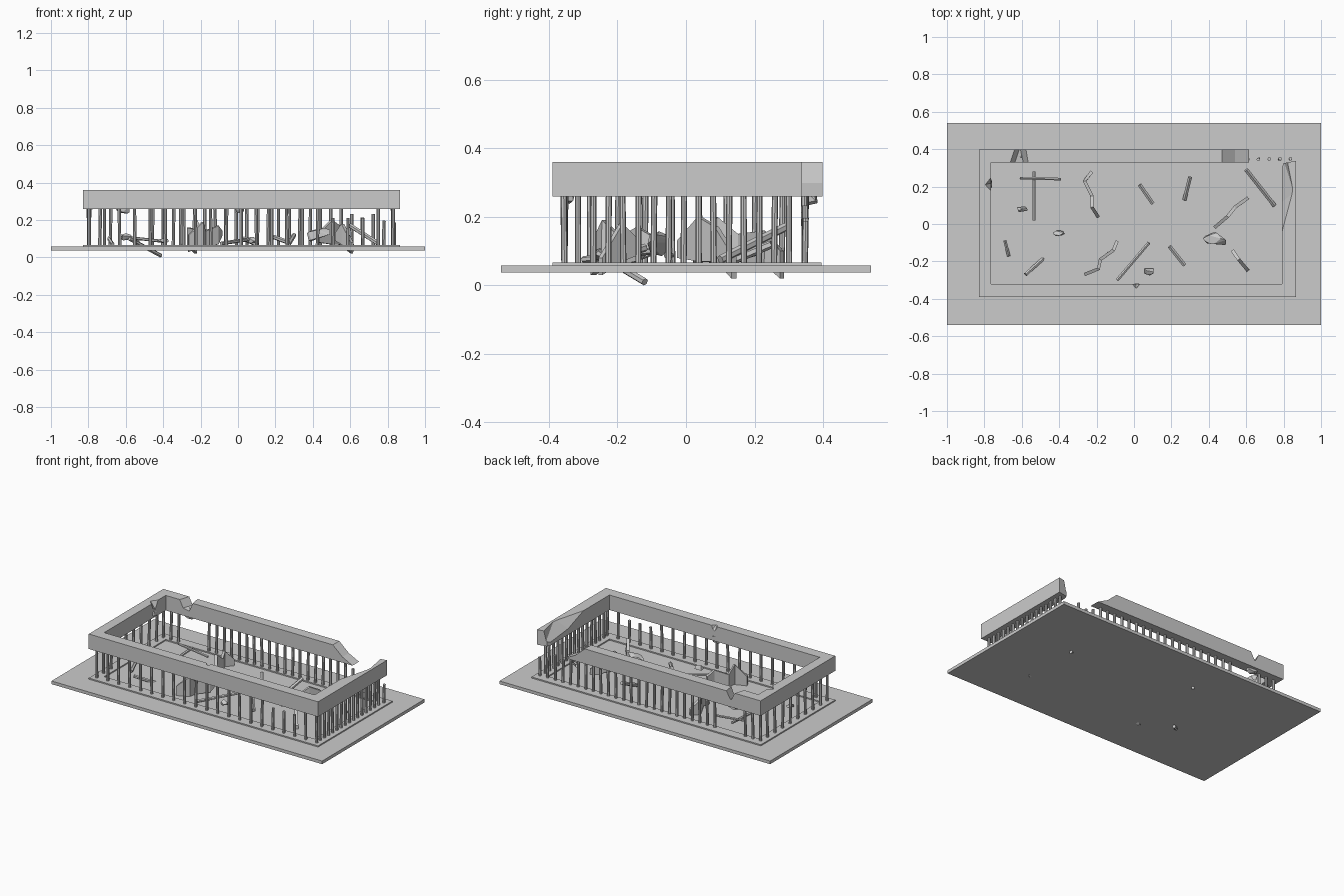
import bpy, bmesh, math, random
from mathutils import Vector

if "Cube" in bpy.data.objects:
    bpy.data.objects.remove(bpy.data.objects["Cube"])
random.seed(7)


def finish(name, bm):
    bmesh.ops.recalc_face_normals(bm, faces=bm.faces[:])
    me = bpy.data.meshes.new(name)
    bm.to_mesh(me)
    bm.free()
    ob = bpy.data.objects.new(name, me)
    bpy.context.collection.objects.link(ob)
    return ob


def prism(name, pts, d):
    """Extrude a planar outline (3D points) along vector d."""
    bm = bmesh.new()
    f = bm.faces.new([bm.verts.new(p) for p in pts])
    r = bmesh.ops.extrude_face_region(bm, geom=[f])
    bmesh.ops.translate(bm, vec=d, verts=[v for v in r['geom'] if isinstance(v, bmesh.types.BMVert)])
    return finish(name, bm)


def box(name, x0, x1, y0, y1, z0, z1):
    return prism(name, [(x0, y0, z0), (x1, y0, z0), (x1, y1, z0), (x0, y1, z0)], (0, 0, z1 - z0))


def hull(name, pts):
    bm = bmesh.new()
    vs = [bm.verts.new(p) for p in pts]
    bmesh.ops.convex_hull(bm, input=vs)
    return finish(name, bm)


def rock(name, c, size):
    """Low-poly irregular lump."""
    pts = []
    for i in range(16):
        v = Vector([random.uniform(-1, 1) for _ in range(3)]).normalized()
        pts.append([c[k] + v[k] * size[k] / 2 for k in range(3)])
    return hull(name, pts)


def rod(bm, a, b, r, n=6):
    a, b = Vector(a), Vector(b)
    m = (b - a).to_track_quat('Z', 'Y').to_matrix().to_4x4()
    m.translation = (a + b) / 2
    bmesh.ops.create_cone(bm, cap_ends=True, segments=n, radius1=r, radius2=r,
                          depth=(b - a).length, matrix=m)


def cut(ob, cutter):
    cutter.hide_render = True
    cutter.hide_viewport = True
    m = ob.modifiers.new('break', 'BOOLEAN')
    m.operation = 'DIFFERENCE'
    m.solver = 'EXACT'
    m.object = cutter


# ground slab and low kerb under the columns
box('base_slab', -1, 1, -.54, .54, .037, .058)
box('kerb_front', -.83, .865, -.39, -.32, .056, .066)
box('kerb_back', -.83, .865, .33, .395, .056, .066)
box('kerb_left', -.83, -.765, -.32, .33, .056, .066)
box('kerb_right', .79, .865, -.32, .33, .056, .066)

# beams of the ruined colonnade
front = box('beam_front', -.83, .865, -.39, -.32, .26, .36)
left = box('beam_left', -.83, -.765, -.32, .33, .26, .36)
right = prism('beam_right', [(.79, -.32, .26), (.865, -.32, .26), (.865, .338, .26), (.80, .325, .26),
                             (.79, .30, .26)], (0, 0, .1))
back = prism('beam_back', [(-.83, .33, .26), (.615, .33, .26), (.54, .33, .298), (.47, .33, .36),
                           (-.83, .33, .36)], (0, .068, 0))

# broken areas
cut(right, hull('break_right', [(.80, -.12, .40), (.77, -.12, .36), (.77, .10, .28), (.77, .28, .265),
                                (.80, .34, .29), (.83, .34, .40), (.855, .17, .37), (.83, .1, .40),
                                (.77, .3, .40)]))
cut(back, hull('break_back', [(-.67, .32, .37), (-.56, .32, .37), (-.64, .32, .31), (-.59, .32, .30),
                              (-.64, .41, .37), (-.575, .41, .37), (-.61, .41, .31)]))
cut(left, hull('break_left', [(-.80, .21, .37), (-.76, .17, .37), (-.76, .26, .37), (-.76, .22, .30),
                              (-.76, .19, .32)]))
cut(front, hull('break_front', [(-.02, -.315, .37), (.04, -.315, .37), (.01, -.35, .37),
                                (.01, -.315, .32), (.03, -.315, .33)]))
rock('chunk_back', (-.61, .365, .27), (.09, .06, .08))
rock('chunk_left', (-.775, .215, .28), (.04, .06, .07))
rock('chunk_front', (.01, -.335, .27), (.06, .05, .07))


# column rows: (x, y, top), some snapped
def row(name, pts):
    bm = bmesh.new()
    for x, y, top in pts:
        lean = random.uniform(-.003, .003)
        rod(bm, (x, y, .06), (x + lean, y + lean, top), .009, 8)
    finish(name, bm)


fr = [-.795 + i * .0813 for i in range(21)]
row('columns_front', [(x, -.355, .21 if .5 < x < .7 else .265) for x in fr])
bk = [-.795 + i * .0562 for i in range(30)]
row('columns_back', [(x, .347, .265 if x < .6 else random.uniform(.17, .25))
                     for x in bk if not -.66 < x < -.5])
row('columns_right', [(.828, -.315 + i * .044, .265) for i in range(15)])
row('columns_left', [(-.798, -.28 + i * .08, .265) for i in range(8)])

# fallen rods and shafts
shafts = [((-.61, .245, .11), (-.39, .24, .085), .008), ((-.535, .28, .09), (-.535, .02, .075), .009),
          ((.03, .21, .10), (.10, .11, .07), .012), ((.30, .25, .12), (.27, .13, .07), .012),
          ((.60, .29, .17), (.75, .10, .075), .013), ((-.69, -.09, .10), (-.67, -.17, .07), .01),
          ((-.58, -.27, .10), (-.413, -.12, .01), .011), ((.08, -.10, .10), (-.09, -.30, .075), .01),
          ((.19, -.12, .11), (.27, -.22, .08), .012)]
for i, (a, b, r) in enumerate(shafts):
    bm = bmesh.new()
    rod(bm, a, b, r)
    finish(f'fallen_shaft_{i + 1}', bm)


# thin standing shards: (x, y, z bottom, z top) along a bent line
def shard(name, prof):
    bm = bmesh.new()
    lo = [bm.verts.new((x, y, a)) for x, y, a, b in prof]
    hi = [bm.verts.new((x, y, b)) for x, y, a, b in prof]
    for i in range(len(prof) - 1):
        bm.faces.new([lo[i], lo[i + 1], hi[i + 1], hi[i]])
    ob = finish(name, bm)
    m = ob.modifiers.new('thickness', 'SOLIDIFY')
    m.thickness = .018
    m.offset = 0


shard('shard_back', [(-.225, .28, .02, .10), (-.265, .23, .06, .16), (-.225, .15, .07, .15),
                     (-.225, .09, .06, .20), (-.19, .035, .08, .10)])
shard('shard_front', [(-.09, -.09, .12, .14), (-.11, -.14, .07, .17), (-.18, -.19, .06, .14),
                      (-.19, -.24, .06, .19), (-.265, -.27, .03, .12)])
shard('shard_plank', [(.61, .14, .02, .09), (.54, .09, .07, .17), (.50, .04, .07, .20),
                      (.43, -.02, .08, .13)])
shard('shard_right', [(.525, -.14, .09, .13), (.56, -.19, .07, .18), (.61, -.25, .03, .08)])

# loose stones
stones = [((.44, -.08, .115), (.15, .08, .09)), ((-.60, .08, .11), (.065, .04, .04)),
          ((-.40, -.05, .09), (.065, .035, .03)), ((.08, -.25, .09), (.06, .05, .04))]
for i, (c, s) in enumerate(stones):
    rock(f'stone_{i + 1}', c, s)
